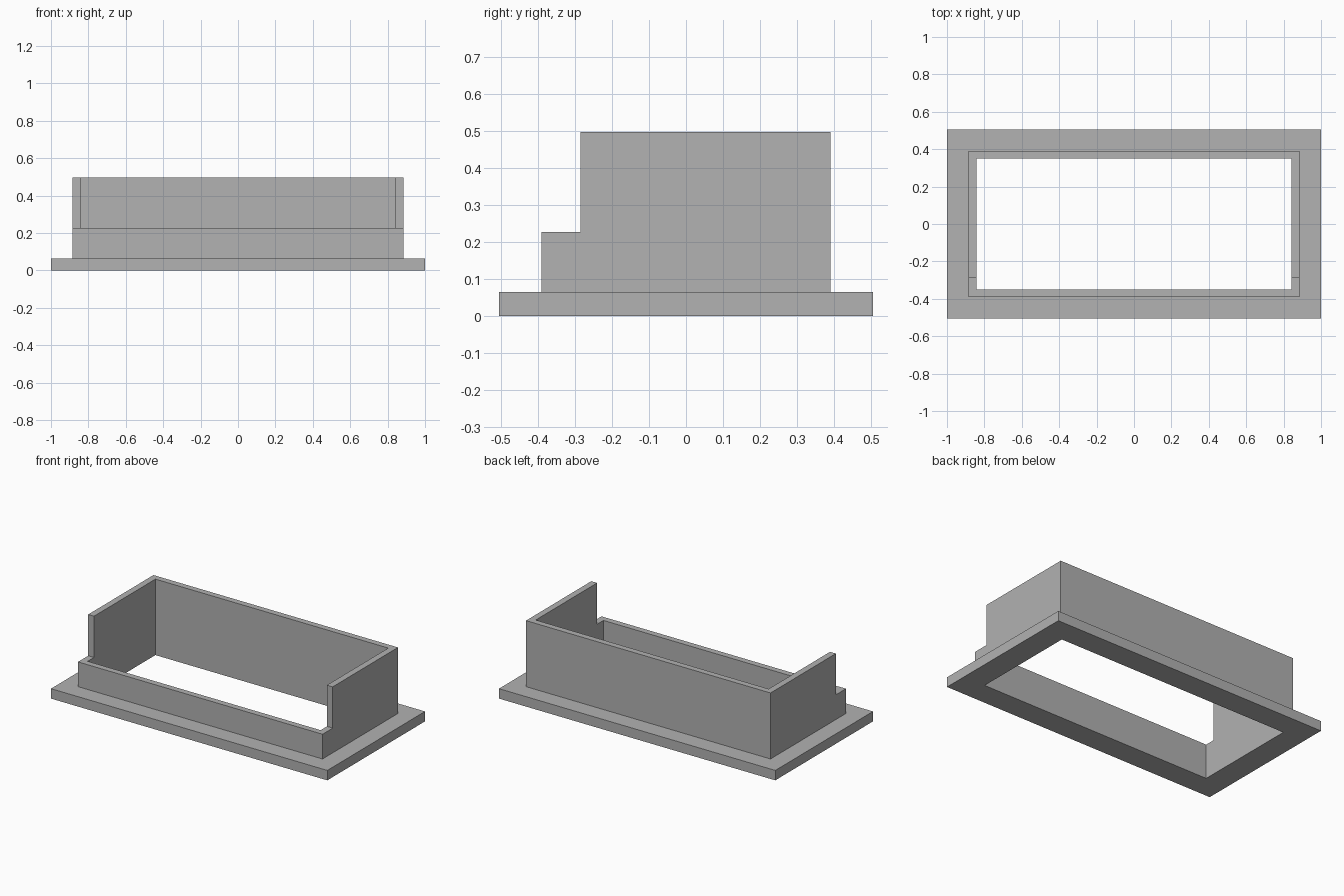
import bpy
import bmesh

old = bpy.data.objects.get("Cube")
if old:
    bpy.data.objects.remove(old, do_unlink=True)

grey = bpy.data.materials.new("plain_grey")
grey.use_nodes = True
colour = (0.445, 0.445, 0.445, 1)
grey.diffuse_color = colour
grey.node_tree.nodes["Principled BSDF"].inputs["Base Color"].default_value = colour

FLANGE_TOP, LIP_TOP, WALL_TOP = 0.065, 0.227, 0.497
FLANGE, OUTER, INNER = (1, 0.505), (0.885, 0.39), (0.843, 0.35)


def make_object(name, bm):
    bmesh.ops.recalc_face_normals(bm, faces=bm.faces)
    mesh = bpy.data.meshes.new(name)
    bm.to_mesh(mesh)
    bm.free()
    mesh.materials.append(grey)
    obj = bpy.data.objects.new(name, mesh)
    bpy.context.collection.objects.link(obj)
    return obj


# Flange and wall: one closed section carried round a rectangle
section = [(FLANGE, 0), (FLANGE, FLANGE_TOP), (OUTER, FLANGE_TOP),
           (OUTER, WALL_TOP), (INNER, WALL_TOP), (INNER, 0)]
corners = [(-1, -1), (1, -1), (1, 1), (-1, 1)]
bm = bmesh.new()
rings = [[bm.verts.new((sx * half[0], sy * half[1], z)) for sx, sy in corners]
         for half, z in section]
for i, ring in enumerate(rings):
    following = rings[(i + 1) % len(rings)]
    for j in range(4):
        k = (j + 1) % 4
        bm.faces.new((ring[j], ring[k], following[k], following[j]))
frame = make_object("flanged_frame", bm)

# Cutter that lowers the front wall to a lip
bm = bmesh.new()
bmesh.ops.create_cube(bm, size=1)
bmesh.ops.scale(bm, vec=(3, 1, 1), verts=bm.verts)
bmesh.ops.translate(bm, vec=(0, -0.285 - 0.5, LIP_TOP + 0.5), verts=bm.verts)
cutter = make_object("front_cutter", bm)
cutter.hide_render = True

# Apply the cut, then discard the cutter
cut = frame.modifiers.new("front_opening", "BOOLEAN")
cut.operation = "DIFFERENCE"
cut.solver = "EXACT"
cut.object = cutter
bpy.context.view_layer.objects.active = frame
bpy.ops.object.modifier_apply(modifier=cut.name)
bpy.data.objects.remove(cutter, do_unlink=True)
